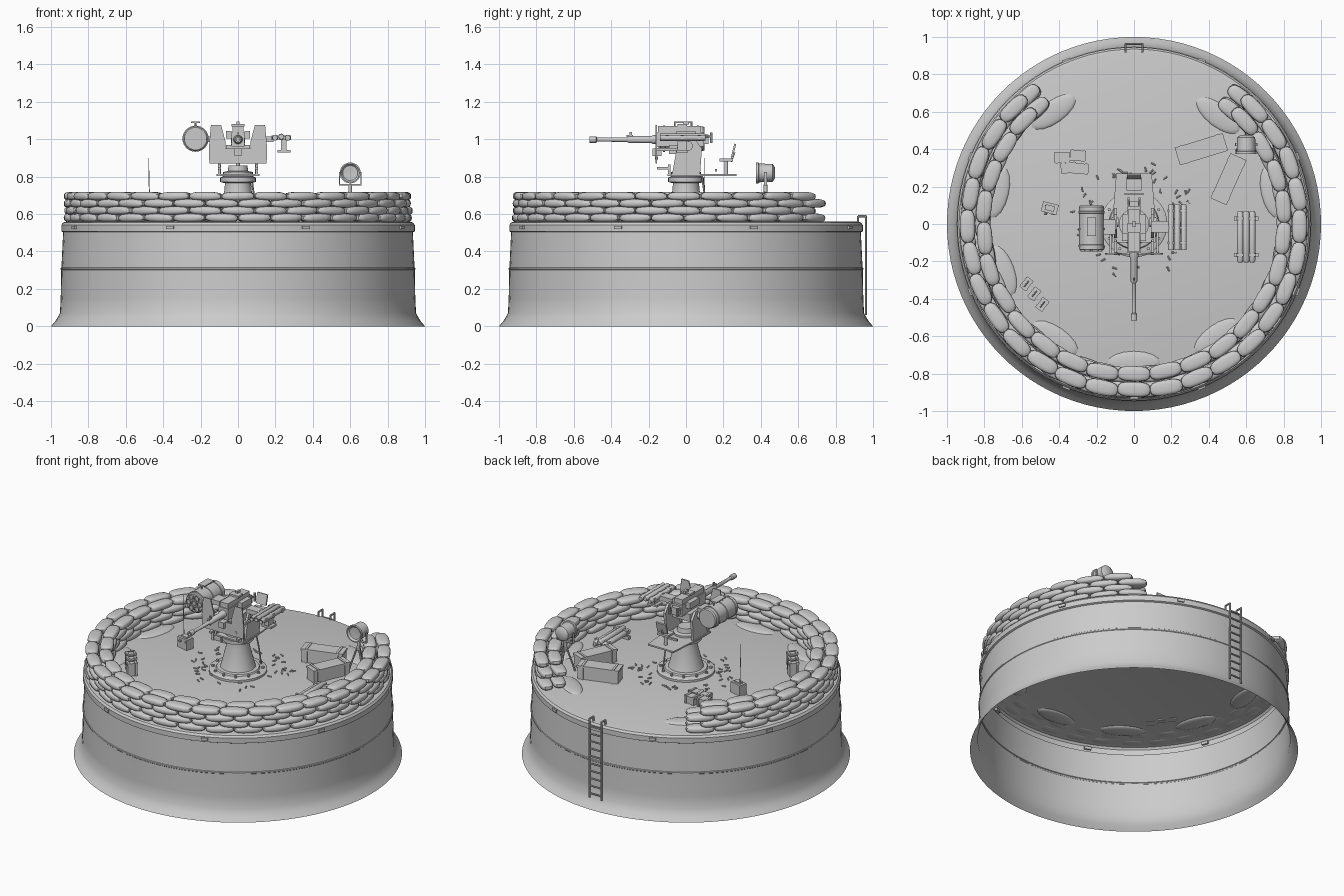
import bpy, bmesh, math, random
from mathutils import Vector, Matrix, Euler

random.seed(4)
DECK = 0.56
bm = bmesh.new()


def finish(name):
    """Turn everything collected so far into one named object."""
    global bm
    bmesh.ops.recalc_face_normals(bm, faces=bm.faces)
    me = bpy.data.meshes.new(name)
    bm.to_mesh(me)
    bm.free()
    bm = bmesh.new()
    ob = bpy.data.objects.new(name, me)
    bpy.context.collection.objects.link(ob)
    return ob


def box(c, s, rot=(0, 0, 0)):
    m = Matrix.LocRotScale(Vector(c), Euler(rot), Vector(s))
    bmesh.ops.create_cube(bm, size=1, matrix=m)


def lathe(profile, origin=(0, 0, 0), direction=(0, 0, 1), seg=24):
    """Spin (radius, height) points about a direction."""
    q = Vector((0, 0, 1)).rotation_difference(Vector(direction))
    o, rings = Vector(origin), []
    for r, h in profile:
        n = 1 if r == 0 else seg
        rings.append([bm.verts.new(o + q @ Vector((r * math.cos(i * math.tau / seg),
                      r * math.sin(i * math.tau / seg), h))) for i in range(n)])
    for a, b in zip(rings, rings[1:]):
        for i in range(seg):
            j = (i + 1) % seg
            vs = [a[i % len(a)], a[j % len(a)], b[j % len(b)], b[i % len(b)]]
            bm.faces.new(list(dict.fromkeys(vs)))


def rod(p, q, r, r2=None, seg=12):
    d = Vector(q) - Vector(p)
    r2 = r if r2 is None else r2
    lathe([(0, 0), (r, 0), (r2, d.length), (0, d.length)], p, d, seg)


def prism(pts, axis, a, b):
    """Extrude a flat outline along an axis from a to b."""
    put = {'x': lambda u, v, t: (t, u, v), 'y': lambda u, v, t: (u, t, v),
           'z': lambda u, v, t: (u, v, t)}[axis]
    lo = [bm.verts.new(put(u, v, a)) for u, v in pts]
    hi = [bm.verts.new(put(u, v, b)) for u, v in pts]
    bm.faces.new(lo)
    bm.faces.new(hi)
    for i in range(len(pts)):
        j = (i + 1) % len(pts)
        bm.faces.new((lo[i], lo[j], hi[j], hi[i]))


def pillow(c, s, ang, tilt=0.0, e=0.7):
    """Rounded bag: sphere squared off with a power curve."""
    vs = bmesh.ops.create_uvsphere(bm, u_segments=16, v_segments=10, radius=1)['verts']
    m = Matrix.LocRotScale(Vector(c), Euler((0, tilt, ang)), Vector(s))
    for v in vs:
        v.co = m @ Vector([math.copysign(abs(k) ** e, k) for k in v.co])


# Tower shell, open underneath, with deck
lathe([(1.0, 0), (0.975, 0.03), (0.952, 0.07), (0.948, 0.15), (0.945, 0.3), (0.948, 0.303),
       (0.948, 0.311), (0.944, 0.314), (0.935, 0.503), (0.945, 0.508), (0.945, 0.542),
       (0.935, 0.555), (0.915, DECK), (0, DECK)], seg=96)
finish("tower_base")
for k in range(8):
    a = math.radians(22.5 + 45 * k)
    box((0.943 * math.cos(a), 0.943 * math.sin(a), 0.528), (0.022, 0.042, 0.018), (0, 0, a))
finish("rim_brackets")

# Sandbag walls, open at the back
for name, rad, count, layers in (("outer_sandbags", 0.888, 26, 4), ("inner_sandbags", 0.805, 24, 4)):
    step = math.radians(290) / count
    for L in range(layers):
        n = count if L % 2 == 0 else count - 1
        for i in range(n):
            a = math.radians(125) + step * (i + (0.5 if L % 2 == 0 else 1.0))
            r = rad + random.uniform(-.005, .005)
            pillow((r * math.cos(a), r * math.sin(a), DECK + 0.02 + 0.0385 * L),
                   (step * rad * 0.52, 0.041, 0.0235), a + math.pi / 2 + random.uniform(-.05, .05),
                   random.uniform(-.03, .03))
    finish(name)

# Spilled sand mounds
for x, y in ((-.43, .6), (-.73, .17), (-.7, -.25), (-.42, -.61), (0, -.74), (.44, -.6), (.74, .17), (.45, .58)):
    pillow((x, y, DECK), (0.14, 0.06, 0.014), math.atan2(y, x) + math.pi / 2, 0, 1)
finish("sand_mounds")

# Ladder with hooked rails
for s in (-1, 1):
    x = 0.045 * s
    rod((x, 0.962, 0.06), (x, 0.962, 0.59), 0.006, seg=8)
    rod((x, 0.965, 0.588), (x, 0.92, 0.588), 0.006, seg=8)
    rod((x, 0.92, 0.59), (x, 0.92, 0.555), 0.006, seg=8)
for k in range(10):
    rod((-.045, 0.962, 0.09 + 0.05 * k), (.045, 0.962, 0.09 + 0.05 * k), 0.005, seg=8)
finish("ladder")

# Pedestal
lathe([(0.178, DECK), (0.178, 0.574), (0.168, 0.58), (0.135, 0.58), (0.13, 0.59), (0.108, 0.592),
       (0.102, 0.61), (0.072, 0.73), (0.07, 0.765), (0.095, 0.772), (0.095, 0.795), (0.085, 0.8), (0, 0.8)], seg=40)
for k in range(12):
    a = k * math.tau / 12
    rod((.153 * math.cos(a), .153 * math.sin(a), .575), (.153 * math.cos(a), .153 * math.sin(a), .592), .009, seg=6)
finish("pedestal")

# Turning platform and yoke
prism([(-.115, -.1), (.115, -.1), (.115, .02), (.095, .27), (-.095, .27), (-.115, .02)], 'z', 0.803, 0.813)
finish("platform")
lathe([(0.08, 0.8), (0.08, 0.825), (0.055, 0.83), (0.05, 0.86), (0, 0.86)])
for s in (-1, 1):
    x = 0.1 * s
    prism([(-.075, .81), (.075, .81), (.085, .95), (.05, 1.0), (-.03, 1.0), (-.05, .95)], 'x', x - .008, x + .008)
    rod((x - .018 * s, .01, .965), (x + .02 * s, .01, .965), 0.026, seg=16)
    box((.1 * s, -.12, .845), (.016, .07, .012))
    box((.1 * s, -.09, .835), (.014, .014, .06))
finish("yoke")

# Gun shield
prism([(-.153, .87), (.153, .87), (.156, .95), (-.156, .95)], 'y', -.162, -.154)
for s in (-1, 1):
    prism([(s * u, v) for u, v in ((.156, .95), (.145, 1.075), (.09, 1.075), (.066, .985), (.066, .95))],
          'y', -.164, -.156)
    box((.125 * s, -.1, .945), (.012, .12, .014))
    rod((.1 * s, -.165, .9), (.1 * s, -.15, .9), .008, seg=8)
finish("gun_shield")

# Gun body
box((0, -.03, 1.0), (.07, .25, .075))
box((0, -.035, 1.05), (.06, .23, .04))
box((0, -.02, .945), (.13, .14, .05))
box((0, .105, 1.0), (.05, .03, .05))
box((0, -.02, 1.075), (.07, .05, .014))
box((0, .0, 1.088), (.014, .03, .016))
box((0, -.155, .93), (.04, .05, .04))
for s in (-1, 1):
    rod((.03 * s, .1, 1.015), (.03 * s, .135, 1.015), .005, seg=8)
    rod((.03 * s, .135, .98), (.03 * s, .135, 1.035), .008, seg=8)
    box((.05 * s, .0, 1.025), (.03, .1, .04))
finish("gun_body")
lathe([(0, 0), (.024, 0), (.024, .03), (.019, .04), (.019, .16), (.012, .17), (.0105, .33), (.017, .335),
       (.017, .372), (.009, .372), (.009, .35), (0, .35)], (0, -.145, .998), (0, -1, 0), 20)
box((0, -.3, 1.018), (.012, .035, .012))
box((0, -.295, 1.03), (.008, .012, .016))
finish("gun_barrel")

# Rocket pod on the left with seven open tubes
px, pz = -.227, 1.003
lathe([(0, 0), (.06, 0), (.066, .008), (.066, .235), (.06, .24), (0, .24)], (px, .1, pz), (0, -1, 0), 32)
for y in (.07, -.02, -.11):
    lathe([(.064, 0), (.07, .002), (.07, .012), (.064, .014)], (px, y, pz), (0, -1, 0), 32)
for k in range(7):
    r, a = (0 if k == 6 else .041), k * math.tau / 6
    lathe([(.018, 0), (.018, .018), (.0145, .018), (.0145, .002), (0, .002)],
          (px + r * math.cos(a), -.13, pz + r * math.sin(a)), (0, -1, 0), 16)
for y in (-.06, .03):
    rod((px, y, 1.06), (px, y, 1.093), .005, seg=8)
box((px, -.015, 1.092), (.05, .1, .008))
box((-.14, -.015, 1.0), (.08, .08, .03))
finish("rocket_pod")

# Launch tubes on the right
for k in range(3):
    x = .198 + .034 * k
    z = 1.008 + (.006 if k == 1 else 0)
    lathe([(0, 0), (.013, 0), (.016, .006), (.016, .245), (.012, .245), (.012, .22), (0, .22)],
          (x, .105, z), (0, -1, 0), 16)
for y in (-.1, -.02, .07):
    box((.232, y, 1.008), (.104, .014, .024))
box((.14, -.015, 1.0), (.1, .06, .03))
box((.245, -.02, .965), (.03, .05, .06))
box((.245, -.02, .935), (.07, .06, .014))
finish("launch_tubes")

# Gunner seat
rod((0, .215, .81), (0, .215, .885), .01)
box((0, .215, .889), (.08, .07, .014))
rod((0, .24, .88), (0, .258, .93), .006)
box((0, .255, .942), (.075, .01, .07), (-.25, 0, 0))
box((0, .16, .835), (.1, .012, .012))
finish("seat")
rod((.07, .085, .81), (.085, .1, .7), .005, seg=8)
rod((.085, .1, .7), (.09, .12, .57), .005, seg=8)
finish("cable")

# Searchlight on a tripod
sx, sy, sz = .6, .425, .82
lathe([(0, 0), (.03, 0), (.048, .012), (.05, .085), (.056, .087), (.056, .1), (.049, .1), (.04, .088), (0, .083)],
      (sx, sy + .05, sz), (0, -1, 0), 28)
for s in (-1, 1):
    box((sx + .058 * s, sy, .79), (.005, .016, .07))
box((sx, sy, .757), (.12, .016, .006))
rod((sx, sy, .69), (sx, sy, .757), .01)
for k in range(3):
    a = math.radians(90 + 120 * k)
    rod((sx, sy, .735), (sx + .06 * math.cos(a), sy + .06 * math.sin(a), DECK), .006, seg=8)
finish("searchlight")


def crate(c, s, ang, lid=0.012):
    """Box with lid lip and end battens."""
    x, y = c
    box((x, y, DECK + s[2] / 2), s, (0, 0, ang))
    box((x, y, DECK + s[2] - lid / 2), (s[0] + .008, s[1] + .008, lid), (0, 0, ang))
    for k in (-1, 1):
        d = k * s[0] * .38
        box((x + d * math.cos(ang), y + d * math.sin(ang), DECK + s[2] / 2),
            (.014, s[1] + .012, s[2] + .008), (0, 0, ang))


crate((.36, .4), (.26, .09, .09), math.radians(17))
crate((.505, .24), (.255, .085, .085), math.radians(66))
finish("long_crates")
for x, y, a in ((-.385, .355, .03), (-.3, .365, -.08), (-.35, .3, .1), (-.285, .295, -.05)):
    crate((x, y), (.075, .048, .05), a, .008)
finish("ammo_boxes")
for x, y in ((-.575, -.32), (-.533, -.373), (-.49, -.43)):
    crate((x, y), (.06, .034, .085), math.radians(52), .01)
    rod((x - .012, y - .015, DECK + .095), (x + .012, y + .015, DECK + .095), .004, seg=6)
finish("ammo_cans")

# Spare rocket bundle on bearers
for k in (-1, 0, 1):
    lathe([(0, 0), (.012, 0), (.018, .012), (.018, .262), (.012, .275), (0, .275)],
          (.6 + .032 * k, -.205, DECK + .035 + (.012 if k == 0 else 0)), (0, 1, 0), 16)
for y in (-.165, .03):
    box((.6, y, DECK + .01), (.13, .022, .02))
    box((.6, y, DECK + .035), (.105, .016, .04))
finish("spare_rockets")

# Field radio with antenna
box((-.45, .085, DECK + .035), (.085, .055, .07), (0, 0, -.25))
box((-.45, .085, DECK + .075), (.05, .03, .01), (0, 0, -.25))
for k in (-1, 1):
    rod((-.45 + .02 * k, .065, DECK + .05), (-.453 + .02 * k, .048, DECK + .05), .008, seg=8)
rod((-.472, .1, DECK + .06), (-.478, .1, .9), .003, .0018, seg=6)
finish("radio")

# Spent casings
for k in range(48):
    a, r, t = random.uniform(0, math.tau), random.uniform(.2, .32), random.uniform(0, math.tau)
    p = Vector((r * math.cos(a), r * math.sin(a) + .03, DECK + .005))
    rod(p, p + Vector((math.cos(t), math.sin(t), 0)) * .026, .005, .004, seg=8)
finish("spent_casings")

bpy.ops.object.select_all(action='SELECT')
bpy.context.view_layer.objects.active = bpy.data.objects["tower_base"]
bpy.ops.object.shade_smooth_by_angle(angle=math.radians(35))
